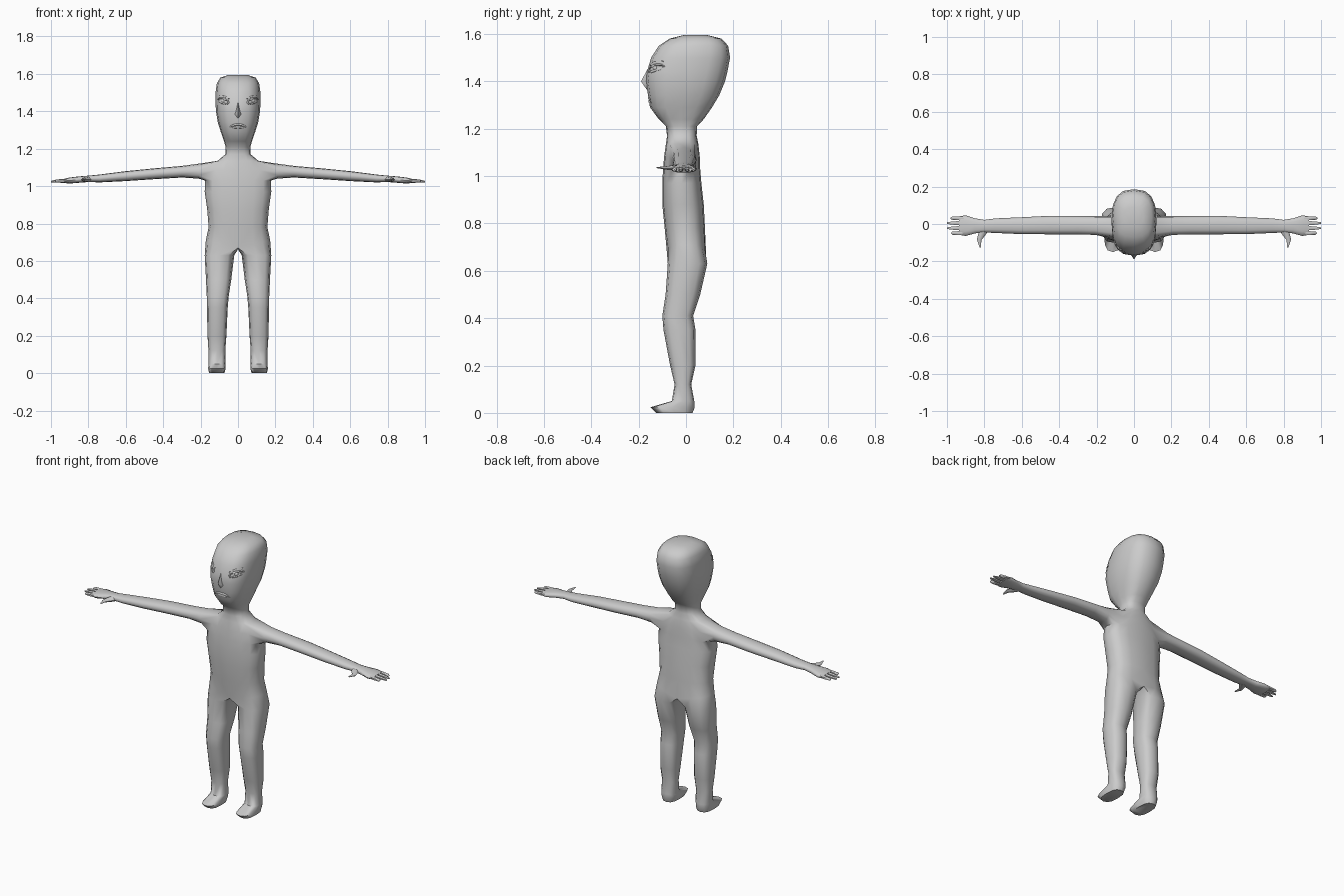
import bpy, bmesh
from math import sin, cos, pi, radians, copysign
from mathutils import Vector
from mathutils.bvhtree import BVHTree

cube = bpy.data.objects.get("Cube")
if cube:
    bpy.data.objects.remove(cube)

GREY = (0.6, 0.6, 0.6, 1)
skin = bpy.data.materials.new("skin grey")
skin.use_nodes = True
skin.diffuse_color = GREY
skin.node_tree.nodes["Principled BSDF"].inputs["Base Color"].default_value = GREY


def power(v, p):
    return copysign(abs(v) ** p, v)


def finish(bm, name, mirrored=False):
    """Turn a bmesh into a smooth grey object."""
    if mirrored:
        bmesh.ops.mirror(bm, geom=bm.verts[:] + bm.edges[:] + bm.faces[:],
                         axis='X', merge_dist=0.0005)
    bmesh.ops.recalc_face_normals(bm, faces=bm.faces[:])
    mesh = bpy.data.meshes.new(name)
    bm.to_mesh(mesh)
    mesh.materials.append(skin)
    mesh.shade_smooth()
    mesh.set_sharp_from_angle(angle=radians(60))
    obj = bpy.data.objects.new(name, mesh)
    bpy.context.collection.objects.link(obj)
    return obj


def bridge(bm, a, b, closed=True):
    n = len(a)
    for i in range(n if closed else n - 1):
        j = (i + 1) % n
        bm.faces.new((a[i], a[j], b[j], b[i]))


def tube(name, path, radii, flat=1.0, sides=8, closed=False, mirrored=True):
    """Round tube along a path; flat squashes it in z."""
    bm = bmesh.new()
    pts = [Vector(p) for p in path]
    n = len(pts)
    rings = []
    for i, p in enumerate(pts):
        if closed:
            d = pts[(i + 1) % n] - pts[i - 1]
        else:
            d = pts[min(i + 1, n - 1)] - pts[max(i - 1, 0)]
        up = Vector((0, 1, 0)) if abs(d.normalized().y) < 0.6 else Vector((0, 0, 1))
        u = d.cross(up).normalized()
        v = d.cross(u).normalized()
        ring = []
        for k in range(sides):
            o = (u * cos(2 * pi * k / sides) + v * sin(2 * pi * k / sides)) * radii[i]
            o.z *= flat
            ring.append(bm.verts.new(p + o))
        rings.append(ring)
    for a, b in zip(rings, rings[1:]):
        bridge(bm, a, b)
    if closed:
        bridge(bm, rings[-1], rings[0])
    else:
        bm.faces.new(rings[0])
        bm.faces.new(rings[-1])
    return finish(bm, name, mirrored)


# Body: half rings from hip to crown as (height, half width, front, back)
TRUNK = [(.71, .172, -.08, .085), (.78, .157, -.09, .08), (.88, .165, -.10, .075),
         (.97, .178, -.10, .065), (1.03, .176, -.097, .06), (1.085, .155, -.092, .058),
         (1.135, .11, -.085, .052), (1.17, .068, -.08, .045), (1.21, .066, -.085, .047),
         (1.24, .075, -.115, .075), (1.29, .092, -.152, .11), (1.34, .108, -.16, .14),
         (1.40, .118, -.17, .165), (1.44, .12, -.165, .175), (1.50, .12, -.147, .186),
         (1.55, .113, -.115, .178), (1.58, .095, -.07, .15), (1.595, .05, -.01, .09)]
HOLE_ROW = 4  # arm opening spans two rows from here

bm = bmesh.new()
trunk = []
for row, (z, w, y0, y1) in enumerate(TRUNK):
    ring = []
    for k in range(9):
        t = pi * k / 8
        x = w * power(sin(t), .75) if 0 < k < 8 else 0
        y = (y0 + y1) / 2 - (y1 - y0) / 2 * power(cos(t), .75)
        drop = .04 * (1 - x / w) if row == 0 else 0
        ring.append(bm.verts.new((x, y, z - drop)))
    trunk.append(ring)
for row in range(len(trunk) - 1):
    a, b = trunk[row], trunk[row + 1]
    if row in (HOLE_ROW, HOLE_ROW + 1):
        bridge(bm, a[:3], b[:3], False)
        bridge(bm, a[6:], b[6:], False)
    else:
        bridge(bm, a, b, False)
bm.faces.new(trunk[-1])

# Leg: grows from the hip ring plus three crotch points; (height, inner, outer, front, back)
LEG = [(.63, .02, .178, -.077, .09), (.5, .036, .171, -.086, .06),
       (.41, .05, .167, -.1, .03), (.35, .055, .166, -.095, .04),
       (.2, .062, .163, -.067, .04), (.12, .068, .158, -.048, .022),
       (.05, .068, .157, -.06, .035), (.024, .066, .16, -.15, .037),
       (.0, .073, .154, -.125, .028)]
last = trunk[0] + [bm.verts.new((0, y, .662)) for y in (.045, 0, -.04)]
for z, x0, x1, y0, y1 in LEG:
    ring = []
    for k in range(12):
        t = (k - 1) * pi / 6
        ring.append(bm.verts.new(((x0 + x1) / 2 + (x1 - x0) / 2 * power(sin(t), .75),
                                  (y0 + y1) / 2 - (y1 - y0) / 2 * power(cos(t), .75), z)))
    bridge(bm, last, ring)
    last = ring
bm.faces.new(last)

# Arm and palm: grow from the opening; (distance out, front, back, bottom, top)
ARM = [(.21, -.058, .042, 1.04, 1.12), (.3, -.056, .043, 1.046, 1.108),
       (.45, -.055, .044, 1.037, 1.095), (.6, -.054, .036, 1.027, 1.08),
       (.74, -.048, .03, 1.02, 1.062), (.8, -.045, .022, 1.022, 1.056),
       (.85, -.05, .03, 1.018, 1.052), (.9, -.064, .046, 1.014, 1.046),
       (.935, -.058, .041, 1.017, 1.038)]
low, mid, top = trunk[HOLE_ROW:HOLE_ROW + 3]
last = low[2:7] + [mid[6]] + top[6:1:-1] + [mid[2]]
for x, y0, y1, z0, z1 in ARM:
    ring = []
    for k in range(12):
        t = (k - 2) * pi / 6
        ring.append(bm.verts.new((x, (y0 + y1) / 2 + (y1 - y0) / 2 * power(sin(t), .85),
                                  (z0 + z1) / 2 - (z1 - z0) / 2 * power(cos(t), .85))))
    bridge(bm, last, ring)
    last = ring
bm.faces.new(last)
body = finish(bm, "body", True)
surface = BVHTree.FromBMesh(bm)


def on_face(x, z, lift=0.0):
    hit = surface.ray_cast(Vector((x, -1, z)), Vector((0, 1, 0)))[0]
    return Vector((x, hit.y - lift, z))


# Fingers and thumb
for label, y, tip in (("index", -.049, .975), ("middle", -.022, 1.0),
                      ("ring", .005, 1.0), ("little", .031, .98)):
    tube(label + "_fingers", [(.9, y * .9, 1.03), (.94, y, 1.028), (.97, y, 1.027), (tip, y, 1.024)],
         [.013, .012, .01, .005], flat=.85, sides=6)
tube("thumbs", [(.8, -.025, 1.036), (.812, -.05, 1.035), (.828, -.085, 1.034), (.822, -.125, 1.036)],
     [.024, .02, .012, .004], flat=.65, sides=6)

# Nose: a small wedge
bm = bmesh.new()
for p in ((0, -.163, 1.45), (0, -.19, 1.40), (0, -.166, 1.365), (.027, -.15, 1.375),
          (-.027, -.15, 1.375), (0, -.13, 1.4)):
    bm.verts.new(p)
bmesh.ops.convex_hull(bm, input=bm.verts[:])
finish(bm, "nose")

# Eyes: slanted lids around a flattened ball
rim = []
for k in range(10):
    t = 2 * pi * k / 10
    dx = .027 * cos(t)
    rim.append(on_face(.077 + dx, 1.455 + .013 * sin(t) + dx * .3, -.001))
tube("eyelids", rim, [.0055] * 10, sides=6, closed=True)
bm = bmesh.new()
bmesh.ops.create_uvsphere(bm, u_segments=10, v_segments=6, radius=.013)
bmesh.ops.translate(bm, verts=bm.verts[:], vec=on_face(.077, 1.455, -.009))
finish(bm, "eyeballs", True)

# Brows: low ridges falling towards the nose
tube("brows", [on_face(.045, 1.466), on_face(.07, 1.478), on_face(.1, 1.485)],
     [.003, .005, .003], sides=6)

# Mouth: two downturned lips
for label, z, bend, half in (("upper_lip", 1.33, .016, .048), ("lower_lip", 1.316, .007, .034)):
    path = [on_face(half * s, z - bend * s * s, -.002) for s in (-1, -.6, -.2, .2, .6, 1)]
    tube(label, path, [.003, .006, .007, .007, .006, .003], sides=6, mirrored=False)
